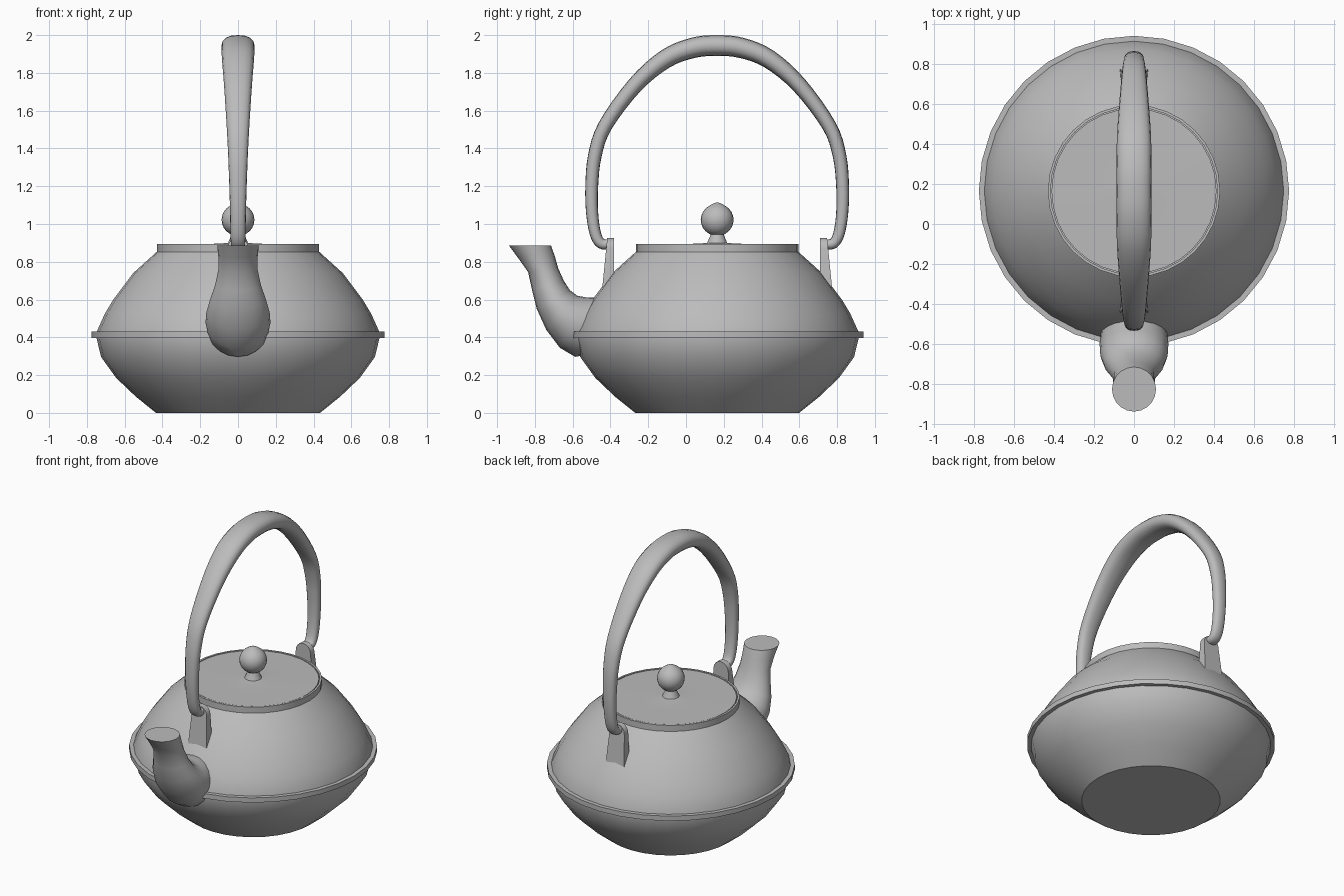
import bpy
import bmesh
import math
from mathutils import Vector

cube = bpy.data.objects.get("Cube")
if cube:
    bpy.data.objects.remove(cube, do_unlink=True)

CENTRE_Y = 0.165

iron = bpy.data.materials.new("grey iron")
iron.use_nodes = True
iron.diffuse_color = (0.5, 0.5, 0.5, 1)
iron.node_tree.nodes["Principled BSDF"].inputs["Base Color"].default_value = (0.5, 0.5, 0.5, 1)


def finish(name, bm, angle=35):
    """Turn a bmesh into a shaded object with outward normals."""
    bmesh.ops.recalc_face_normals(bm, faces=bm.faces)
    mesh = bpy.data.meshes.new(name)
    bm.to_mesh(mesh)
    bm.free()
    obj = bpy.data.objects.new(name, mesh)
    bpy.context.collection.objects.link(obj)
    mesh.materials.append(iron)
    bpy.ops.object.select_all(action="DESELECT")
    obj.select_set(True)
    bpy.context.view_layer.objects.active = obj
    bpy.ops.object.shade_smooth_by_angle(angle=math.radians(angle))
    return obj


def skin(name, rings):
    """Bridge closed rings of points and cap both ends."""
    bm = bmesh.new()
    loops = [[bm.verts.new(p) for p in ring] for ring in rings]
    n = len(loops[0])
    for a, b in zip(loops, loops[1:]):
        for i in range(n):
            j = (i + 1) % n
            bm.faces.new((a[i], a[j], b[j], b[i]))
    bm.faces.new(loops[0])
    bm.faces.new(loops[-1])
    return finish(name, bm)


def lathe(name, profile, sides):
    turns = [math.tau * i / sides for i in range(sides)]
    return skin(name, [[(r * math.cos(t), CENTRE_Y + r * math.sin(t), z) for t in turns]
                       for r, z in profile])


def oval(centre, across, half_width, sides, power=1.0):
    """Ring spanned by the x axis and the vector across."""
    def shape(v):
        return math.copysign(abs(v) ** power, v)
    ring = []
    for i in range(sides):
        t = math.tau * i / sides
        ring.append(centre + Vector((half_width * shape(math.cos(t)), 0, 0))
                    + across * shape(math.sin(t)))
    return ring


# Body with collar and a recess for the lid
lathe("body", [(0.434, 0), (0.54, 0.085), (0.645, 0.185), (0.725, 0.296), (0.75, 0.4),
               (0.748, 0.43), (0.705, 0.525), (0.66, 0.60), (0.555, 0.74), (0.43, 0.853),
               (0.43, 0.895), (0.417, 0.895), (0.417, 0.87)], 32)

# Raised belt around the waist
lathe("waist_rim", [(0.70, 0.397), (0.775, 0.397), (0.775, 0.43), (0.70, 0.43)], 32)

# Lid and its round knob
lathe("lid", [(0.412, 0.865), (0.412, 0.893), (0.2, 0.894), (0.1, 0.896), (0.053, 0.9),
              (0.038, 0.935), (0.03, 0.96)], 32)
ball = [(0.087 * math.sin(math.pi * i / 12), 1.022 - 0.085 * math.cos(math.pi * i / 12))
        for i in range(1, 11)]
lathe("lid_knob", ball + [(0.022, 1.108), (0.003, 1.115)], 20)

# Spout sections: outer edge (y, z), inner edge (y, z), half width
spout = [((-0.937, 0.885), (-0.714, 0.885), 0.11),
         ((-0.890, 0.822), (-0.694, 0.828), 0.104),
         ((-0.836, 0.746), (-0.677, 0.767), 0.104),
         ((-0.815, 0.65), (-0.647, 0.70), 0.122),
         ((-0.79, 0.55), (-0.615, 0.65), 0.148),
         ((-0.74, 0.44), (-0.575, 0.62), 0.168),
         ((-0.667, 0.344), (-0.53, 0.612), 0.172),
         ((-0.587, 0.297), (-0.48, 0.612), 0.165),
         ((-0.5, 0.31), (-0.42, 0.59), 0.15)]
rings = []
for outer, inner, half_width in spout:
    a, b = Vector((0, *outer)), Vector((0, *inner))
    rings.append(oval((a + b) / 2, (b - a) / 2, half_width, 20))
skin("spout", rings)

# Handle: half of the path as (distance from centre, z, half width, half depth)
half = [(0.565, 0.893, 0.036, 0.026), (0.615, 0.897, 0.038, 0.028),
        (0.645, 0.95, 0.040, 0.030), (0.662, 1.06, 0.042, 0.032),
        (0.664, 1.2, 0.046, 0.034), (0.648, 1.36, 0.052, 0.036),
        (0.593, 1.52, 0.060, 0.038), (0.435, 1.735, 0.074, 0.043),
        (0.275, 1.873, 0.085, 0.050), (0.13, 1.932, 0.087, 0.054)]
path = [Vector((-d, z, w, h)) for d, z, w, h in half]
path += [Vector((0, 1.945, 0.087, 0.055))]
path += [Vector((d, z, w, h)) for d, z, w, h in reversed(half)]
ends = [2 * path[0] - path[1]] + path + [2 * path[-1] - path[-2]]
smooth = []
for a, b, c, d in zip(ends, ends[1:], ends[2:], ends[3:]):
    for k in range(4):
        t = k / 4
        smooth.append(0.5 * (2 * b + (c - a) * t + (2 * a - 5 * b + 4 * c - d) * t * t
                             + (3 * b - a - 3 * c + d) * t ** 3))
smooth.append(path[-1])
rings = []
for i, p in enumerate(smooth):
    step = smooth[min(i + 1, len(smooth) - 1)] - smooth[max(i - 1, 0)]
    normal = Vector((0, -step[1], step[0])).normalized()
    rings.append(oval(Vector((0, CENTRE_Y + p[0], p[1])), normal * p[3], p[2], 16, 0.85))
skin("handle", rings)

# Lugs holding the handle: rounded top, outer face leaning outwards at the foot
outline = [(-0.07, 0.66), (0.07, 0.66)]
outline += [(0.056 * math.cos(math.pi * i / 8), 0.87 + 0.056 * math.sin(math.pi * i / 8))
            for i in range(9)]
for name, side in (("front_lug", -1), ("back_lug", 1)):
    skin(name, [[(x, CENTRE_Y + side * 0.545, z) for x, z in outline],
                [(x, CENTRE_Y + side * (0.582 + 0.1 * (0.926 - z)), z) for x, z in outline]])
